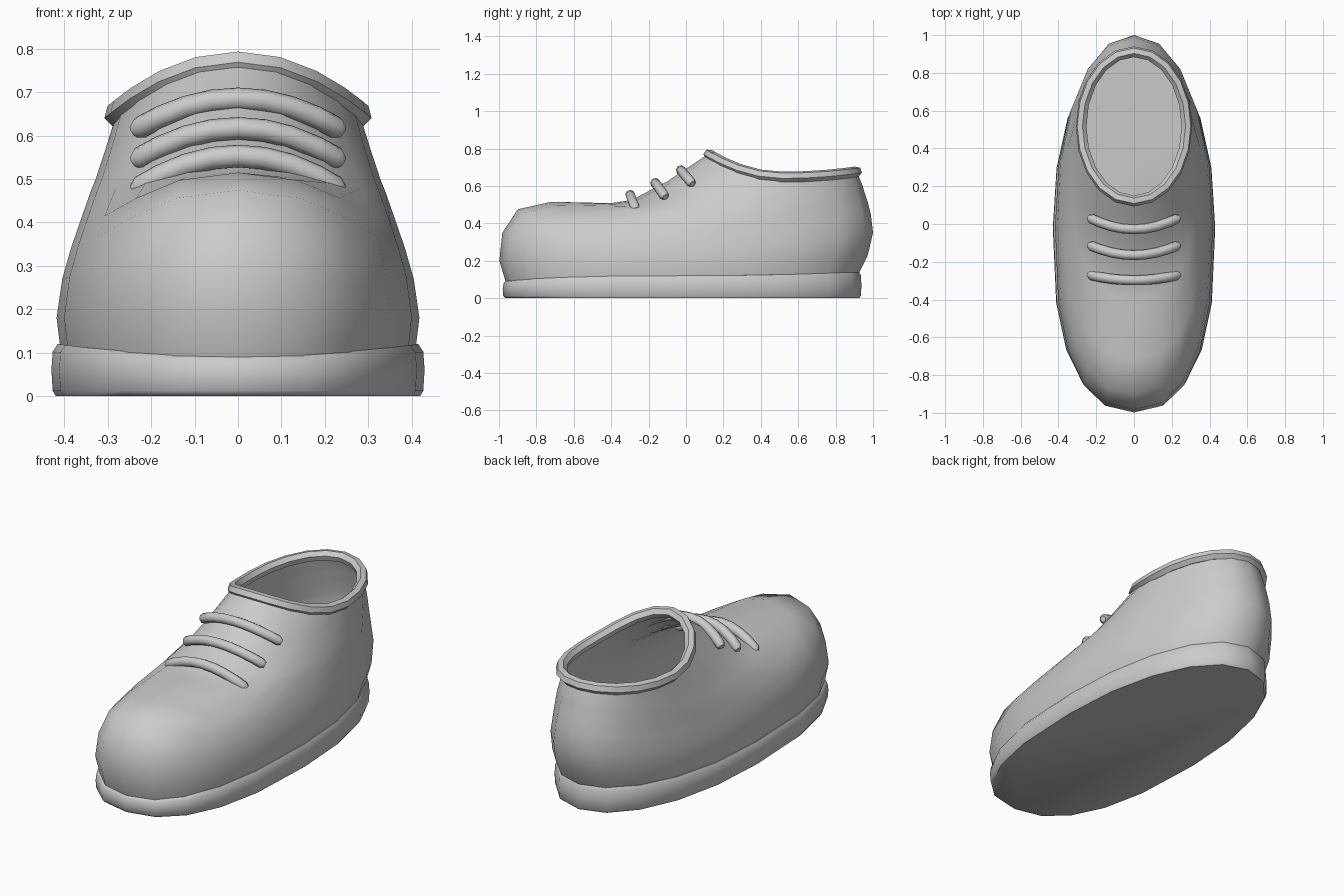
import bpy, bmesh
from math import sin, cos, pi, copysign, radians

if "Cube" in bpy.data.objects:
    bpy.data.objects.remove(bpy.data.objects["Cube"])

N = 20  # sides of every horizontal ring


def spow(v, p):
    return copysign(abs(v) ** p, v)


def ring(front, back, width, side_z, blunt=1.0, zpow=2.0):
    """Egg-shaped loop: front/back are (y, z); blunt=1 gives a full toe, 0 an ellipse."""
    cy, ry = (front[0] + back[0]) / 2, (back[0] - front[0]) / 2
    pts = []
    for i in range(N):
        t = 2 * pi * i / N
        c, s = cos(t), sin(t)
        if abs(c) < 1e-6:
            c = 0.0
        if abs(s) < 1e-6:
            s = 0.0
        px, py = (1 - 0.15 * blunt, 1 - 0.25 * blunt) if c > 0 else (1 - 0.05 * blunt, 1 - 0.06 * blunt)
        end_z = front[1] if c > 0 else back[1]
        p = zpow if c > 0 else 2.0
        pts.append((width * spow(s, px), cy - ry * spow(c, py),
                    side_z + (end_z - side_z) * abs(c) ** p))
    return pts


def loft(name, rings, caps=False, angle=60):
    bm = bmesh.new()
    loops = [[bm.verts.new(p) for p in r] for r in rings]
    for a, b in zip(loops, loops[1:]):
        for i in range(N):
            j = (i + 1) % N
            bm.faces.new((a[i], a[j], b[j], b[i]))
    if caps:
        bm.faces.new(loops[0][::-1])
        bm.faces.new(loops[-1])
    bmesh.ops.recalc_face_normals(bm, faces=bm.faces)
    me = bpy.data.meshes.new(name)
    bm.to_mesh(me)
    bm.free()
    ob = bpy.data.objects.new(name, me)
    bpy.context.collection.objects.link(ob)
    select(ob)
    bpy.ops.object.shade_smooth_by_angle(angle=radians(angle))
    return ob


def select(ob):
    bpy.ops.object.select_all(action='DESELECT')
    ob.select_set(True)
    bpy.context.view_layer.objects.active = ob


def tube(name, pts, depth, cyclic, res, end_radius=1.0):
    cu = bpy.data.curves.new(name, 'CURVE')
    cu.dimensions = '3D'
    cu.fill_mode = 'FULL'
    cu.bevel_depth = depth
    cu.bevel_resolution = res
    cu.use_fill_caps = not cyclic
    sp = cu.splines.new('POLY')
    sp.points.add(len(pts) - 1)
    for q, p in zip(sp.points, pts):
        q.co = (*p, 1)
    sp.use_cyclic_u = cyclic
    if not cyclic:
        sp.points[0].radius = sp.points[-1].radius = end_radius
    ob = bpy.data.objects.new(name, cu)
    bpy.context.collection.objects.link(ob)
    select(ob)
    bpy.ops.object.convert(target='MESH')
    bpy.ops.object.shade_smooth_by_angle(angle=radians(50))
    return ob


# Sole: thicker toward the heel, with softened edges
loft("sole", [
    ring((-0.965, 0.0), (0.925, 0.0), 0.42, 0.0),
    ring((-0.977, 0.012), (0.935, 0.012), 0.427, 0.012),
    ring((-0.98, 0.05), (0.938, 0.07), 0.43, 0.06),
    ring((-0.975, 0.08), (0.935, 0.122), 0.427, 0.102),
    ring((-0.96, 0.095), (0.925, 0.14), 0.415, 0.12),
], caps=True, angle=50)

# Upper: rings from the sole over the toe and instep to the ankle opening
loft("upper", [
    ring((-0.965, 0.09), (0.925, 0.135), 0.41, 0.115),
    ring((-0.998, 0.20), (0.972, 0.23), 0.418, 0.18),
    ring((-0.982, 0.35), (1.0, 0.35), 0.405, 0.27, 1.0, 2.5),
    ring((-0.90, 0.475), (0.988, 0.45), 0.385, 0.34, 1.0, 3.0),
    ring((-0.72, 0.515), (0.97, 0.52), 0.368, 0.39, 1.0, 3.0),
    ring((-0.40, 0.508), (0.95, 0.58), 0.34, 0.47, 0.8, 2.8),
    ring((-0.29, 0.525), (0.945, 0.60), 0.328, 0.50, 0.7, 2.6),
    ring((-0.10, 0.625), (0.93, 0.635), 0.305, 0.57, 0.4, 2.3),
    ring((0.11, 0.765), (0.915, 0.675), 0.28, 0.65, 0.1, 2.0),
], angle=80)

# Padded rim around the opening
tube("collar", ring((0.122, 0.768), (0.912, 0.676), 0.28, 0.648, 0.0), 0.029, True, 1)

# Three laces arched over the instep: (centre y, z) and (end y, z)
laces = [((-0.028, 0.685), (0.035, 0.61)),
         ((-0.165, 0.617), (-0.11, 0.54)),
         ((-0.298, 0.553), (-0.268, 0.472))]
for k, ((y0, z0), (y1, z1)) in enumerate(laces):
    pts = []
    for u in (-1, -0.94, -0.75, -0.5, -0.25, 0, 0.25, 0.5, 0.75, 0.94, 1):
        w = u * u
        pts.append((0.24 * u, y0 + (y1 - y0) * w, z0 + (z1 - z0) * w))
    tube(f"lace_{k + 1}", pts, 0.026, False, 2, 0.6)
